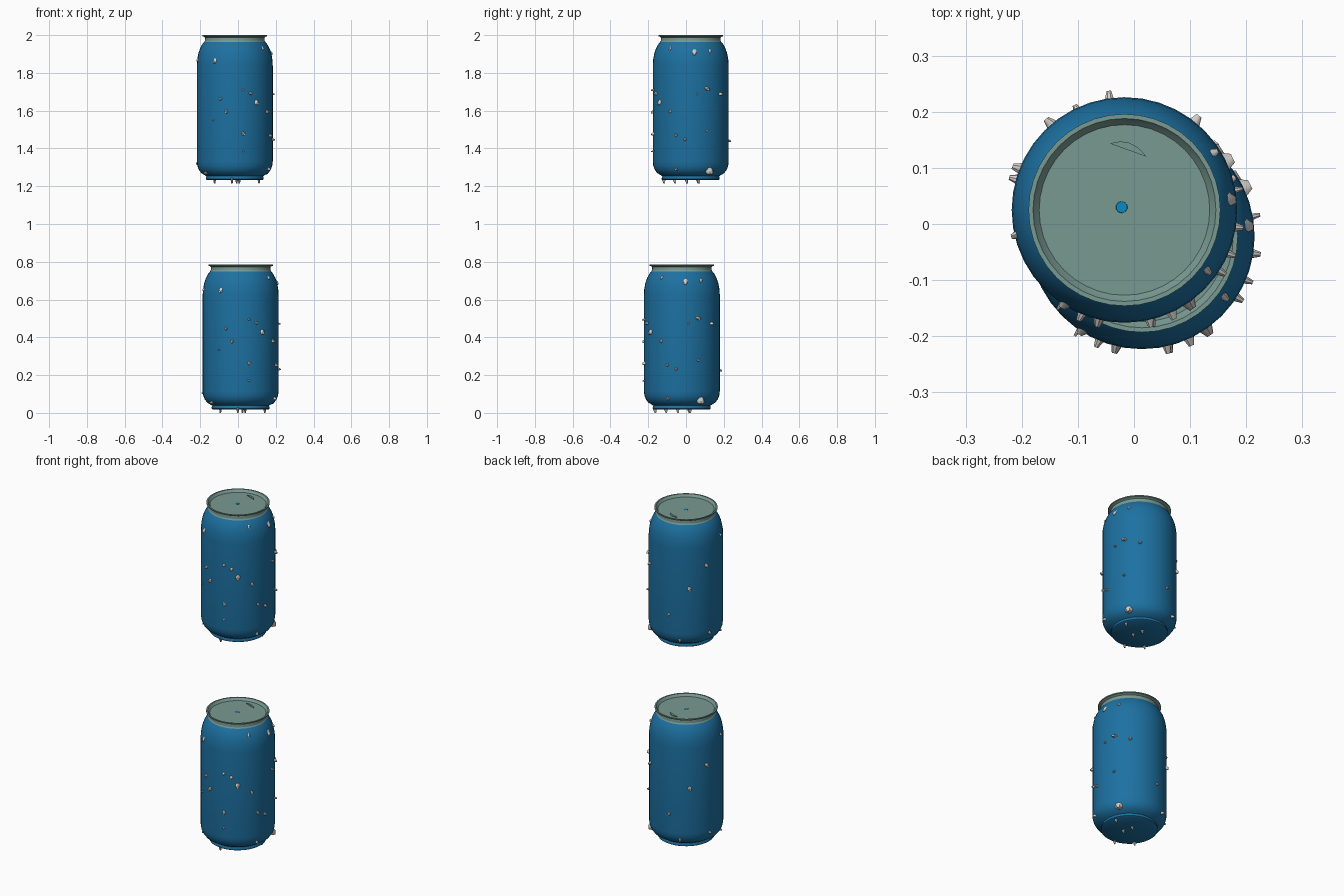
import bpy, bmesh, math, random
from mathutils import Vector, Matrix

if "Cube" in bpy.data.objects:
    bpy.data.objects.remove(bpy.data.objects["Cube"])

random.seed(4)
SIDES = 40

def material(name, rgb):
    m = bpy.data.materials.new(name)
    m.diffuse_color = (*rgb, 1)
    m.use_nodes = True
    m.node_tree.nodes["Principled BSDF"].inputs["Base Color"].default_value = m.diffuse_color
    return m

BLUE = material("can_blue", (0.012, 0.165, 0.36))
GREEN = material("lid_green", (0.19, 0.32, 0.285))
BRIGHT = material("rivet_blue", (0.003, 0.25, 0.55))
PALE = material("droplet_pale", (0.66, 0.63, 0.60))

def make_mesh(name, bm, mat, angle=None):
    bmesh.ops.recalc_face_normals(bm, faces=bm.faces)
    me = bpy.data.meshes.new(name)
    bm.to_mesh(me)
    bm.free()
    me.materials.append(mat)
    return name, me, angle

def lathe(name, profile, mat, angle):
    bm = bmesh.new()
    vs = [bm.verts.new((r, 0, z)) for r, z in profile]
    es = [bm.edges.new(p) for p in zip(vs, vs[1:])]
    bmesh.ops.spin(bm, geom=vs + es, cent=(0, 0, 0), axis=(0, 0, 1),
                   angle=2 * math.pi, steps=SIDES, use_duplicate=False)
    bmesh.ops.remove_doubles(bm, verts=bm.verts, dist=1e-5)
    return make_mesh(name, bm, mat, angle)

# Can body and lid profiles as (radius, height)
BODY = [(0, .018), (.147, .018), (.153, .022), (.153, .032), (.150, .038),
        (.160, .044), (.178, .055), (.191, .073), (.198, .092), (.201, .115),
        (.201, .625), (.199, .655), (.193, .688), (.184, .714), (.173, .735), (.162, .749)]
LID = [(.162, .749), (.158, .756), (.157, .772), (.162, .776), (.171, .779), (.171, .785),
       (.163, .785), (.159, .779), (.152, .771), (0, .771)]

def radius_at(z):
    for (r0, z0), (r1, z1) in zip(BODY[3:], BODY[4:]):
        if z0 <= z <= z1:
            return r0 + (r1 - r0) * (z - z0) / (z1 - z0)
    return .16

# Opening: thin raised segment near the back of the lid
def opening():
    bm = bmesh.new()
    pts = [(-.025, .118), (-.018, .121), (-.005, .122), (.008, .120),
           (.020, .114), (.031, .105), (.039, .095)]
    f = bm.faces.new([bm.verts.new((x, y, .770)) for x, y in pts])
    ext = bmesh.ops.extrude_face_region(bm, geom=[f])
    top = [v for v in ext["geom"] if isinstance(v, bmesh.types.BMVert)]
    bmesh.ops.translate(bm, verts=top, vec=(0, 0, .005))
    return make_mesh("lid_opening", bm, GREEN)

# Rivet: small coloured disc on the lid
def rivet():
    bm = bmesh.new()
    bmesh.ops.create_cone(bm, cap_ends=True, segments=10, radius1=.011, radius2=.010,
                          depth=.004, matrix=Matrix.Translation((-.005, .005, .771)))
    return make_mesh("lid_rivet", bm, BRIGHT)

# Droplets on the wall: (angle in degrees, height, size, upright stretch)
DROPS = [(238, .650, 1, 1.3), (248, .449, .8, 1), (257, .382, .9, 1.2), (283, .496, .8, .8),
         (295, .478, 1, .8), (305, .432, 1.2, 1.2), (283, .265, .9, 1.2), (283, .172, .6, .8),
         (327, .383, .8, 1.2), (324, .715, .7, 1.2), (236, .335, .4, 1), (212, .058, .8, 1),
         (6, .693, 1.1, 1.2), (33, .700, .8, 1.1), (26, .503, 1.6, .6), (51, .475, 1.1, .8),
         (10, .475, .6, 1), (337, .256, .7, 1.2), (351, .235, .8, 1), (26, .280, .7, 1.1),
         (337, .079, .7, 1.3), (32, .073, 1.8, 1.2), (115, .081, .8, 1.2), (158, .515, 1, 1.1),
         (130, .390, 1, 1.3), (98, .228, .8, 1), (164, .110, .8, 1), (193, .655, .7, 1.2)]
# Droplets hanging under the base: (x, y)
HANGING = [(-.015, -.145), (.024, -.024), (.010, .035), (-.107, -.087), (.128, .040)]

def droplets():
    bm = bmesh.new()

    def add(place, wide, tall, depth):
        # tapered nub whose axis points out of the can
        res = bmesh.ops.create_cone(bm, cap_ends=True, segments=8, radius1=1, radius2=.4, depth=1)
        for v in res["verts"]:
            out = v.co.z + .5
            v.co.x *= wide
            v.co.y = v.co.y * tall - (tall * .45 * out)
            v.co.z = (out - .4) * depth
            v.co = place @ v.co

    for a, z, s, stretch in DROPS:
        t = math.radians(a)
        out = Vector((math.cos(t), math.sin(t), 0))
        up = Vector((0, 0, 1))
        side = up.cross(out)
        tilt = Matrix.Rotation(random.uniform(-.5, .5), 4, 'Z')
        rot = Matrix((side, up, out)).transposed().to_4x4()
        place = Matrix.Translation(out * radius_at(z) + up * z) @ rot @ tilt
        add(place, .0135 * s, .0135 * s * stretch, .014 if z > .62 else .022)
    for x, y in HANGING:
        place = Matrix.Translation((x, y, .017)) @ Matrix.Rotation(math.pi, 4, 'X')
        add(place, .009, .011, .0283)
    return make_mesh("droplets", bm, PALE, 40)

parts = [lathe("can_body", BODY, BLUE, 40), lathe("can_lid", LID, GREEN, 25),
         opening(), rivet(), droplets()]

# Two stacked copies of the can
for label, loc in (("lower", (.014, -.022, 0)), ("upper", (-.017, .025, 1.215))):
    for name, me, angle in parts:
        ob = bpy.data.objects.new(f"{label}_{name}", me.copy())
        ob.location = loc
        bpy.context.collection.objects.link(ob)
        if angle:
            bpy.ops.object.select_all(action='DESELECT')
            ob.select_set(True)
            bpy.context.view_layer.objects.active = ob
            bpy.ops.object.shade_smooth_by_angle(angle=math.radians(angle))
